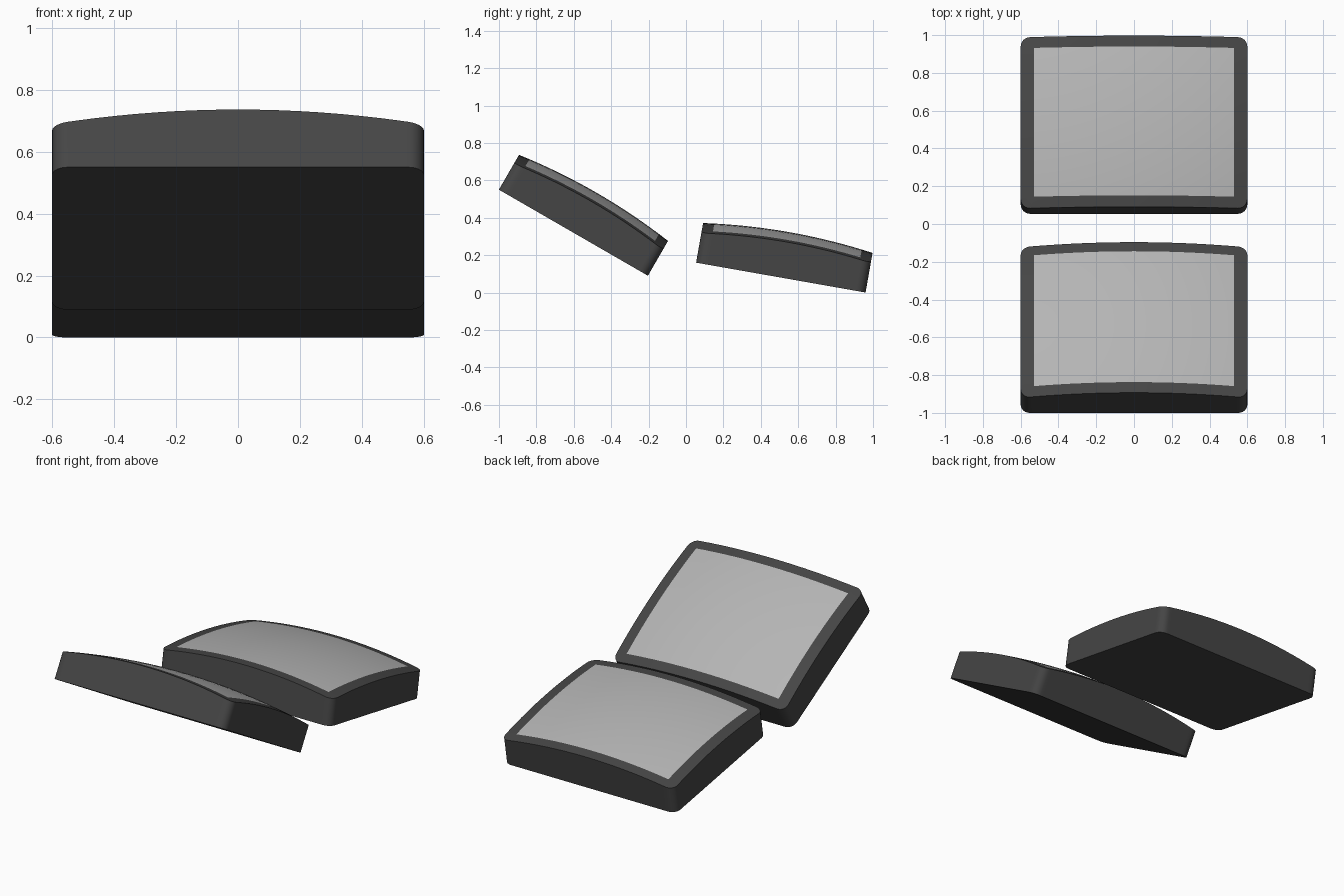
import bpy
import bmesh
from math import radians
from mathutils import Matrix, Vector

cube = bpy.data.objects.get("Cube")
if cube:
    bpy.data.objects.remove(cube, do_unlink=True)

HALF_X, HALF_Y = 0.6, 0.46        # slab half sizes
PANEL_X, PANEL_Y = 0.53, 0.40     # pale panel half sizes
PEAK, RADIUS = 0.247, 3.3         # dome height and curvature


def material(name, value):
    mat = bpy.data.materials.new(name)
    mat.use_nodes = True
    colour = (value, value, value, 1)
    mat.diffuse_color = colour
    mat.node_tree.nodes["Principled BSDF"].inputs["Base Color"].default_value = colour
    return mat


dark = material("dark grey", 0.06)
pale = material("pale grey", 0.46)


def domed_slab(name, location, tilt):
    bm = bmesh.new()
    bmesh.ops.create_cube(bm, size=1, matrix=Matrix.Translation((0, 0, 0.5)) @
                          Matrix.Diagonal((2 * HALF_X, 2 * HALF_Y, 1, 1)))
    # Rounded upright corners
    upright = [e for e in bm.edges if abs(e.verts[0].co.z - e.verts[1].co.z) > 0.5]
    bmesh.ops.bevel(bm, geom=upright, offset=0.05, segments=6, profile=0.5,
                    affect='EDGES')
    # Slice into a grid whose outer lines frame the panel
    steps = 16
    for axis, half in ((Vector((1, 0, 0)), PANEL_X), (Vector((0, 1, 0)), PANEL_Y)):
        for i in range(steps + 1):
            bmesh.ops.bisect_plane(bm, geom=bm.verts[:] + bm.edges[:] + bm.faces[:],
                                   plane_co=axis * half * (2 * i / steps - 1),
                                   plane_no=axis)
    bm.normal_update()
    # Panel faces
    for f in bm.faces:
        c = f.calc_center_median()
        inside = abs(c.x) < PANEL_X and abs(c.y) < PANEL_Y
        f.material_index = int(f.normal.z > 0.9 and inside)
    # Spherical dome
    for v in bm.verts:
        if v.co.z > 0.5:
            v.co.z = PEAK - (v.co.x ** 2 + v.co.y ** 2) / (2 * RADIUS)
    mesh = bpy.data.meshes.new(name)
    bm.to_mesh(mesh)
    bm.free()
    mesh.materials.append(dark)
    mesh.materials.append(pale)
    obj = bpy.data.objects.new(name, mesh)
    bpy.context.collection.objects.link(obj)
    obj.location = location
    obj.rotation_euler.x = radians(tilt)
    bpy.ops.object.select_all(action='DESELECT')
    obj.select_set(True)
    bpy.context.view_layer.objects.active = obj
    bpy.ops.object.shade_smooth_by_angle(angle=radians(35))


domed_slab("front_slab", (0, -0.602, 0.32), -30)
domed_slab("back_slab", (0, 0.507, 0.08), -10)
